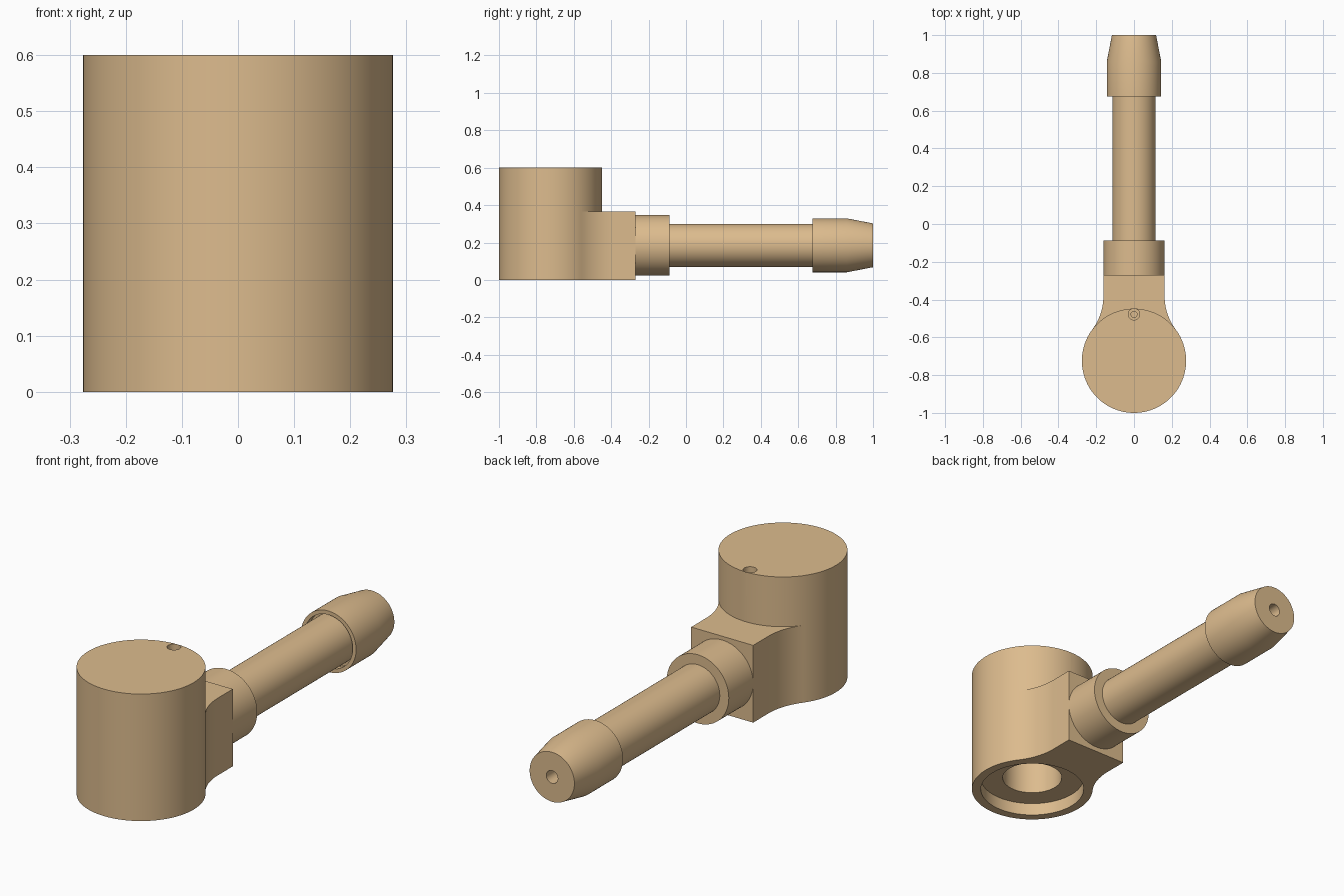
import bpy, bmesh, math
from mathutils import Matrix

if "Cube" in bpy.data.objects:
    bpy.data.objects.remove(bpy.data.objects["Cube"])

SEG = 96
CY, R = -0.724, 0.276      # body axis and radius
BZ = 0.185                 # height of the stem axis


def finish(bm, name):
    bmesh.ops.remove_doubles(bm, verts=bm.verts, dist=1e-5)
    bmesh.ops.recalc_face_normals(bm, faces=bm.faces)
    mesh = bpy.data.meshes.new(name)
    bm.to_mesh(mesh)
    bm.free()
    ob = bpy.data.objects.new(name, mesh)
    bpy.context.collection.objects.link(ob)
    return ob


def lathe(name, profile, matrix, closed=False, seg=SEG):
    """Revolve (radius, height) points round local z; open profiles get end caps."""
    bm = bmesh.new()
    rings = [[bm.verts.new((r * math.cos(2 * math.pi * i / seg),
                            r * math.sin(2 * math.pi * i / seg), h))
              for i in range(seg)] for r, h in profile]
    pairs = list(zip(rings, rings[1:]))
    if closed:
        pairs.append((rings[-1], rings[0]))
    else:
        bm.faces.new(rings[0])
        bm.faces.new(rings[-1])
    for a, b in pairs:
        for i in range(seg):
            j = (i + 1) % seg
            bm.faces.new((a[i], a[j], b[j], b[i]))
    bm.transform(matrix)
    return finish(bm, name)


def boolean(ob, other, op):
    other.hide_render = True
    mod = ob.modifiers.new(op.title(), 'BOOLEAN')
    mod.operation, mod.solver, mod.object = op, 'EXACT', other
    bpy.context.view_layer.objects.active = ob
    bpy.ops.object.modifier_apply(modifier=mod.name)
    bpy.data.objects.remove(other)


def smooth(ob):
    bpy.ops.object.select_all(action='DESELECT')
    ob.select_set(True)
    bpy.context.view_layer.objects.active = ob
    bpy.ops.object.shade_smooth_by_angle(angle=math.radians(25))


upright = Matrix.Translation((0, CY, 0))
along_y = Matrix.Translation((0, 0, BZ)) @ Matrix.Rotation(-math.pi / 2, 4, 'X')

# Round body
body = lathe("valve_body", [(R, 0), (R, 0.6)], upright)

# Flared neck: straight sides blending into the body with tangent arcs
W, FR, FY = 0.162, 0.294, -0.382
side = [(W, -0.27)]
sweep = math.atan2(FY - CY, W + FR)
for i in range(17):
    a = math.pi + sweep * i / 16
    side.append((W + FR + FR * math.cos(a), FY + FR * math.sin(a)))
side.append((0.1, CY))
outline = side + [(-x, y) for x, y in reversed(side)]
bm = bmesh.new()
base = bm.faces.new([bm.verts.new((x, y, 0)) for x, y in outline])
ext = bmesh.ops.extrude_face_region(bm, geom=[base])
bmesh.ops.translate(bm, vec=(0, 0, 0.365),
                    verts=[v for v in ext['geom'] if isinstance(v, bmesh.types.BMVert)])
boolean(body, finish(bm, "neck"), 'UNION')

# Stepped socket in the underside
boolean(body, lathe("socket_cutter", [(0.235, -0.1), (0.235, 0.06), (0.135, 0.06), (0.135, 0.5)],
                    upright), 'DIFFERENCE')
# Passage from the socket to the stem
boolean(body, lathe("passage_cutter", [(0.07, -0.70), (0.07, -0.45), (0.03, -0.45), (0.03, -0.2)],
                    along_y, seg=48), 'DIFFERENCE')
# Small stepped vent in the top
boolean(body, lathe("vent_cutter", [(0.016, 0.2), (0.016, 0.54), (0.03, 0.54), (0.03, 0.7)],
                    Matrix.Translation((0, -0.478, 0)), seg=40), 'DIFFERENCE')

# Stem: collar, tube and tapered hose end with a bore and a relief behind the lip
stem = lathe("hose_stem", [(0.03, -0.27), (0.162, -0.27), (0.162, -0.088), (0.115, -0.088),
                           (0.115, 0.71), (0.126, 0.71), (0.126, 0.676), (0.144, 0.676),
                           (0.144, 0.86), (0.117, 1.0), (0.03, 1.0)], along_y, closed=True)

# Sharp edges stay sharp; the taper break is shallow
for ob in (body, stem):
    smooth(ob)

# Tan material
tan = bpy.data.materials.new("tan")
tan.diffuse_color = (0.72, 0.50, 0.27, 1)
tan.use_nodes = True
tan.node_tree.nodes["Principled BSDF"].inputs["Base Color"].default_value = tan.diffuse_color
for ob in (body, stem):
    ob.data.materials.clear()
    ob.data.materials.append(tan)
